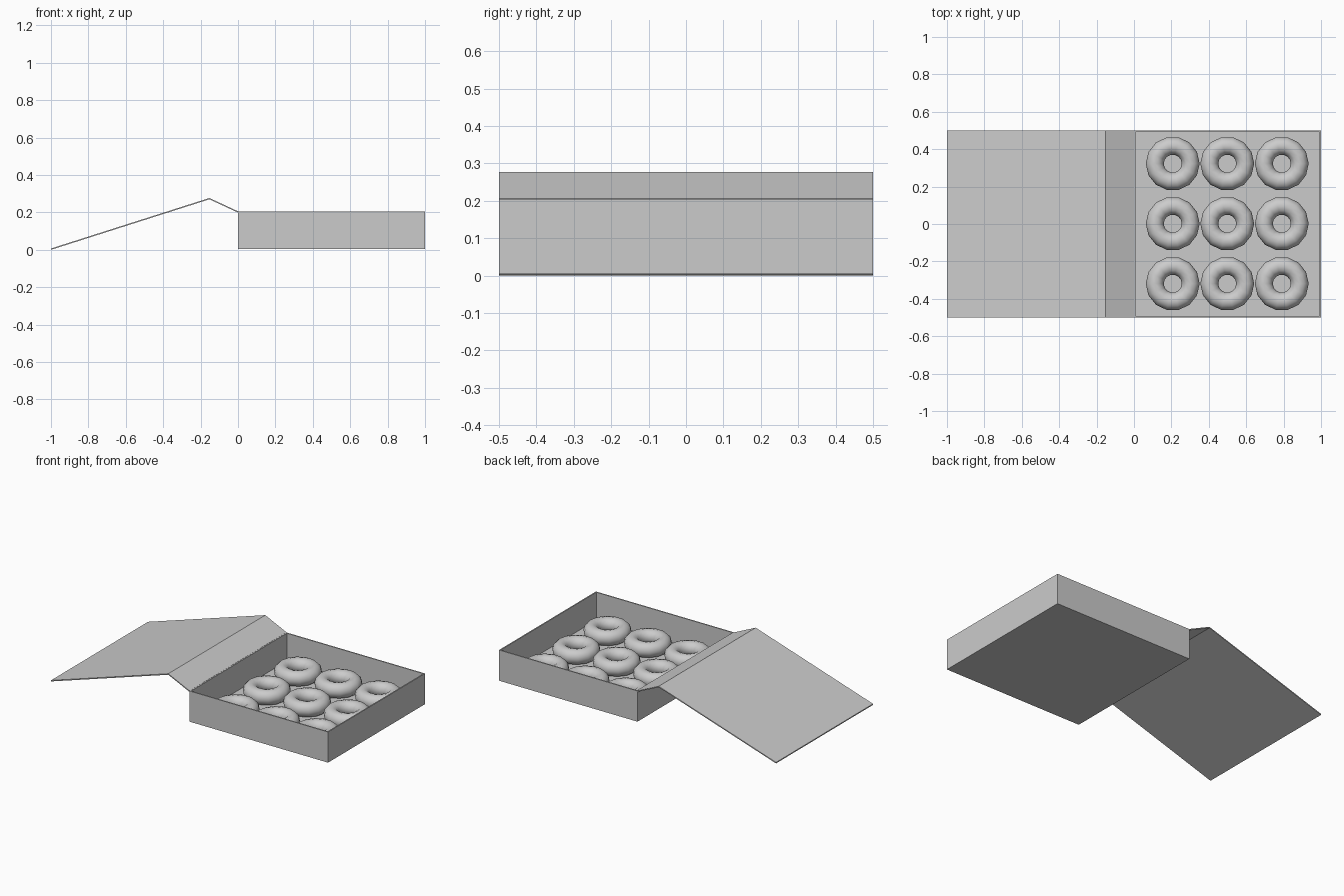
import bpy, bmesh
from mathutils import Vector, Matrix

if "Cube" in bpy.data.objects:
    bpy.data.objects.remove(bpy.data.objects["Cube"])


def add_object(name, bm):
    bmesh.ops.recalc_face_normals(bm, faces=bm.faces)
    mesh = bpy.data.meshes.new(name)
    bm.to_mesh(mesh)
    bm.free()
    obj = bpy.data.objects.new(name, mesh)
    bpy.context.collection.objects.link(obj)
    return obj


# Open tray: a block whose top is inset and pushed down to the floor
BOTTOM, RIM, FLOOR, WALL = 0.005, 0.205, 0.024, 0.011
bm = bmesh.new()
bmesh.ops.create_cube(bm, size=1, matrix=Matrix.Translation((0.5, 0, (BOTTOM + RIM) / 2))
                      @ Matrix.Diagonal((1, 1, RIM - BOTTOM, 1)))
top = max(bm.faces, key=lambda f: f.calc_center_median().z)
bmesh.ops.inset_region(bm, faces=[top], thickness=WALL)
well = bmesh.ops.extrude_face_region(bm, geom=[top])["geom"]
bmesh.ops.translate(bm, verts=[g for g in well if isinstance(g, bmesh.types.BMVert)],
                    vec=(0, 0, FLOOR - RIM))
if top.is_valid:
    bmesh.ops.delete(bm, geom=[top], context='FACES_ONLY')
add_object("box_tray", bm)

# Folded lid: thin bent card profile extruded across the box depth
CARD = 0.007
fold = [(-1, CARD), (-0.153, 0.277), (0, 0.206)]
profile = fold + [(x, z - CARD) for x, z in reversed(fold)]
bm = bmesh.new()
face = bm.faces.new([bm.verts.new((x, -0.5, z)) for x, z in profile])
side = bmesh.ops.extrude_face_region(bm, geom=[face])["geom"]
bmesh.ops.translate(bm, verts=[g for g in side if isinstance(g, bmesh.types.BMVert)],
                    vec=(0, 1, 0))
add_object("box_lid", bm)

# Nine doughnuts in a three by three grid, sharing one mesh
RING, TUBE = 0.096, 0.048
bpy.ops.mesh.primitive_torus_add(major_radius=RING, minor_radius=TUBE,
                                 major_segments=14, minor_segments=12)
first = bpy.context.object
bpy.ops.object.shade_smooth()
for i in range(9):
    ring = first if i == 0 else first.copy()
    if i:
        bpy.context.collection.objects.link(ring)
    ring.name = f"doughnut_{i + 1}"
    ring.location = Vector((0.207 + 0.2915 * (i % 3), 0.002 + 0.321 * (i // 3 - 1),
                            FLOOR + TUBE + 0.001))
